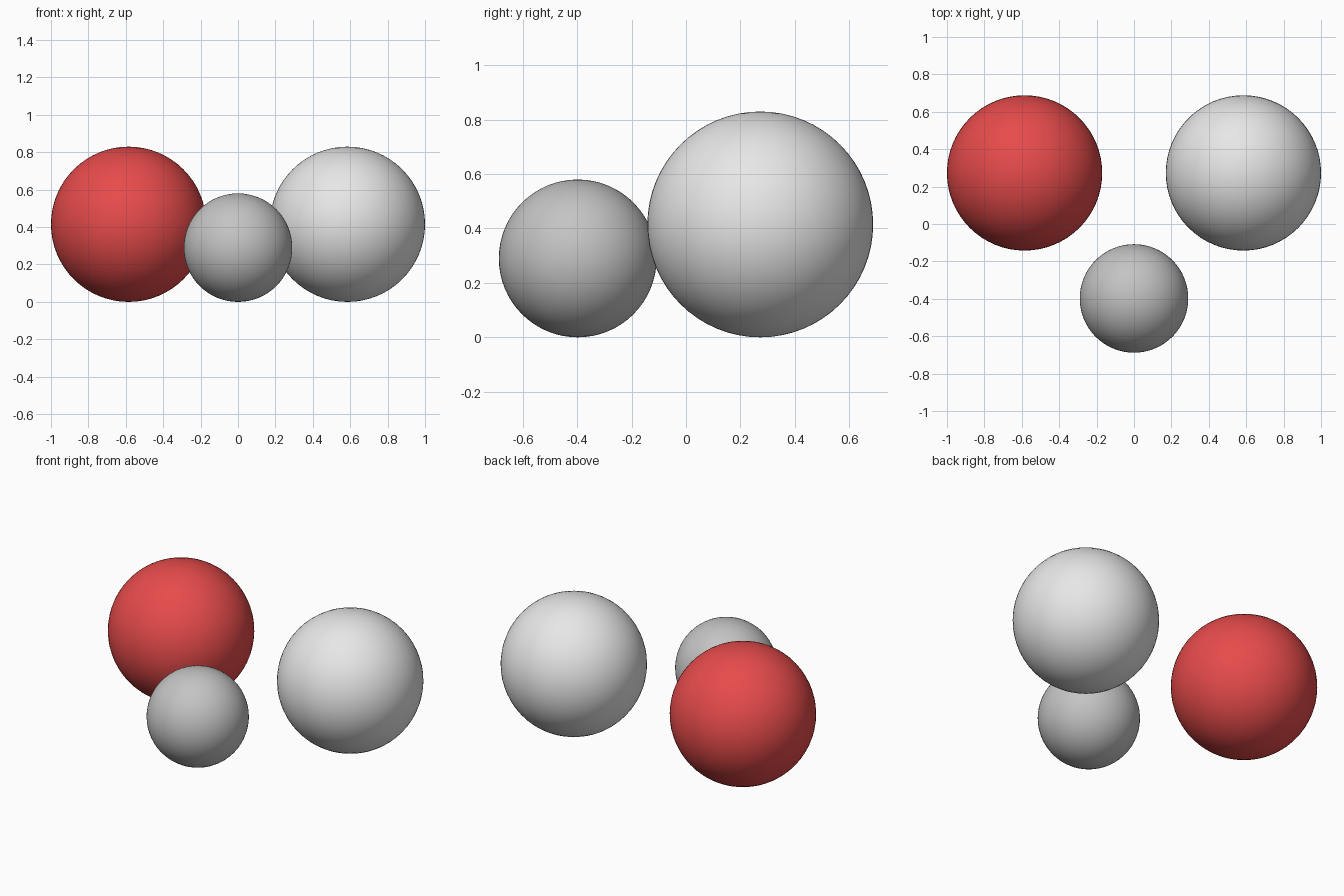
import bpy

cube = bpy.data.objects.get("Cube")
if cube:
    bpy.data.objects.remove(cube, do_unlink=True)


def make_material(name, rgb):
    mat = bpy.data.materials.new(name)
    mat.use_nodes = True
    color = (*rgb, 1.0)
    mat.diffuse_color = color
    for node in mat.node_tree.nodes:
        if node.type == 'BSDF_PRINCIPLED':
            node.inputs["Base Color"].default_value = color
    return mat


def make_ball(name, x, y, radius, mat):
    # Each ball rests on the ground
    bpy.ops.mesh.primitive_uv_sphere_add(
        segments=64, ring_count=32, radius=radius, location=(x, y, radius))
    ball = bpy.context.object
    ball.name = name
    ball.data.materials.append(mat)
    bpy.ops.object.shade_smooth()


red = make_material("red", (0.8, 0.07, 0.07))
light_grey = make_material("light grey", (0.8, 0.8, 0.8))
mid_grey = make_material("mid grey", (0.55, 0.55, 0.55))

# Two large balls at the back, one small ball in front
BIG, SMALL = 0.415, 0.29
make_ball("right_large_ball", -0.585, 0.273, BIG, red)
make_ball("left_large_ball", 0.585, 0.273, BIG, light_grey)
make_ball("front_small_ball", 0, -0.398, SMALL, mid_grey)
